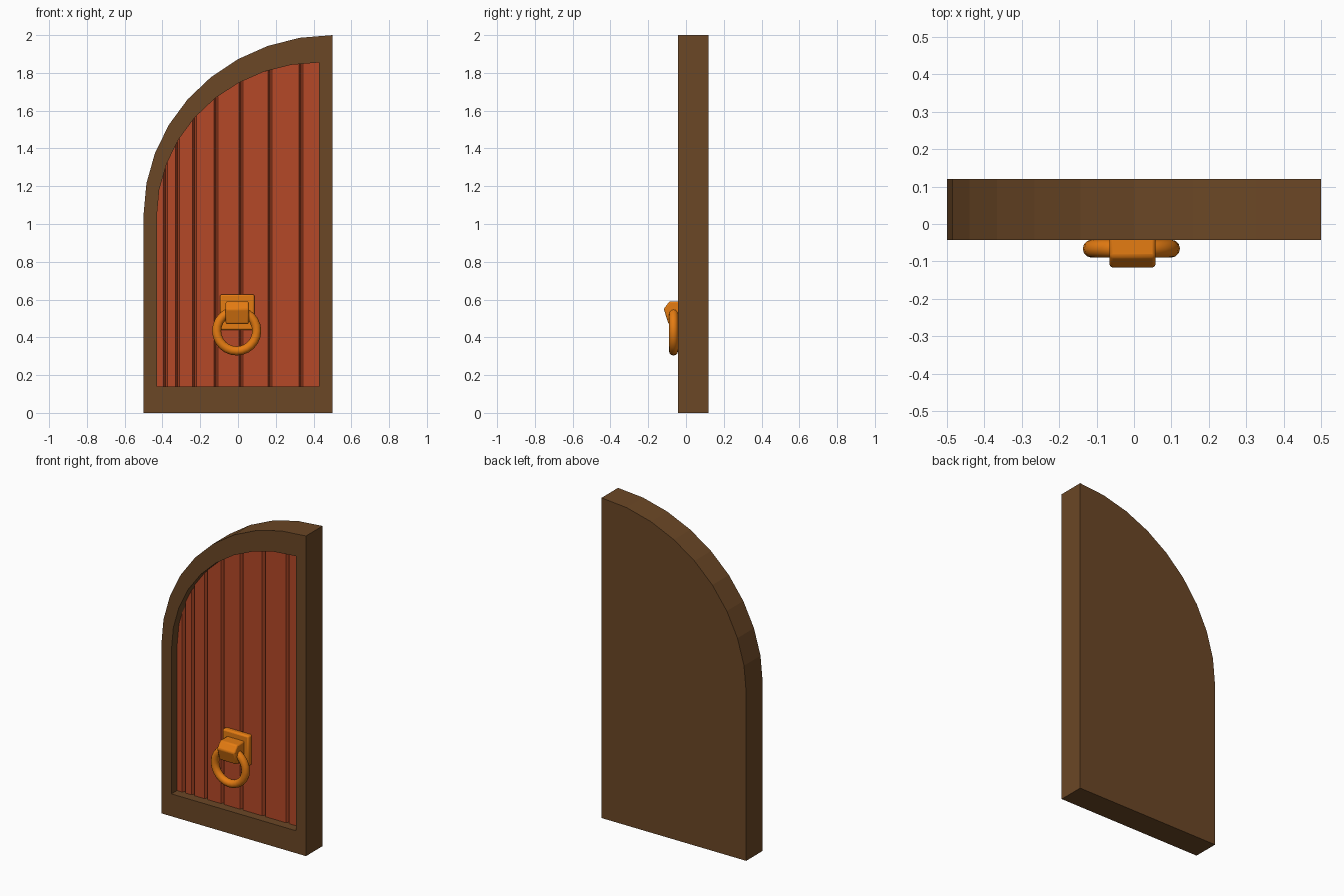
import bpy, bmesh, math
from mathutils import Matrix, Vector

cube = bpy.data.objects.get("Cube")
if cube:
    bpy.data.objects.remove(cube, do_unlink=True)


def material(name, rgb):
    m = bpy.data.materials.new(name)
    m.use_nodes = True
    m.diffuse_color = (*rgb, 1)
    m.node_tree.nodes["Principled BSDF"].inputs["Base Color"].default_value = (*rgb, 1)
    return m


brown = material("dark brown wood", (0.147, 0.063, 0.019))
red = material("red brown wood", (0.46, 0.066, 0.02))
gold = material("orange brass", (0.78, 0.2, 0.006))


def finish(name, bm, mat):
    bmesh.ops.recalc_face_normals(bm, faces=bm.faces)
    me = bpy.data.meshes.new(name)
    bm.to_mesh(me)
    bm.free()
    me.materials.append(mat)
    ob = bpy.data.objects.new(name, me)
    bpy.context.collection.objects.link(ob)
    return ob


def smooth(ob, angle):
    bpy.ops.object.select_all(action='DESELECT')
    ob.select_set(True)
    bpy.context.view_layer.objects.active = ob
    bpy.ops.object.shade_smooth_by_angle(angle=math.radians(angle))


def bevel(ob, width, segments=1):
    mod = ob.modifiers.new("bevel", 'BEVEL')
    mod.width, mod.segments = width, segments


FRONT, BACK, PANEL = -0.043, 0.12, 0.012

# Door outline: straight sides with a quarter-ellipse top
arc = [(0.5 - math.cos(math.radians(a)), 1.05 + 0.95 * math.sin(math.radians(a)))
       for a in range(0, 91, 10)]
outer = [(0.5, 0), (-0.5, 0)] + arc
inner = [(x * 0.86, 0.14 + z * 0.8575) for x, z in outer]

# Frame with a recess in its front and a closed back
bm = bmesh.new()


def loop(points, y):
    return [bm.verts.new((x, y, z)) for x, z in points]


loops = [loop(outer, BACK), loop(outer, FRONT), loop(inner, FRONT), loop(inner, PANEL + 0.03)]
n = len(outer)
for a, b in zip(loops, loops[1:]):
    for i in range(n):
        j = (i + 1) % n
        bm.faces.new((a[i], a[j], b[j], b[i]))
bm.faces.new(loops[0])
bm.faces.new(loops[-1])
finish("door_frame", bm, brown)

# Plank panel with V grooves
grooves = [-0.383, -0.32, -0.23, -0.116, 0.015, 0.17, 0.333]
half, depth = 0.011, 0.022
top = inner[2:]


def panel_y(x):
    return PANEL + depth * max(max(0, 1 - abs(x - g) / half) for g in grooves)


def top_z(x):
    for (x0, z0), (x1, z1) in zip(top, top[1:]):
        if x <= x1 + 1e-6:
            return z0 + (z1 - z0) * (x - x0) / (x1 - x0)
    return top[-1][1]


xs = sorted([p[0] for p in top] + [g + s * half for g in grooves for s in (-1, 0, 1)])
bm = bmesh.new()
columns = [[bm.verts.new((x, panel_y(x), z)) for z in (0.14, top_z(x))] for x in xs]
for a, b in zip(columns, columns[1:]):
    bm.faces.new((a[0], b[0], b[1], a[1]))
panel = finish("plank_panel", bm, red)
if panel.data.polygons[0].normal.y > 0:
    panel.data.flip_normals()

# Knocker back plate
CX = -0.004
bm = bmesh.new()
bmesh.ops.create_cube(bm, size=1, matrix=Matrix.Translation((CX, 0, 0.533))
                      @ Matrix.Diagonal((0.182, 0.04, 0.19, 1)))
plate = finish("knocker_plate", bm, gold)
bevel(plate, 0.01, 2)
smooth(plate, 30)

# Knocker hinge block, a side profile extruded across
profile = [(0, 0.59), (-0.088, 0.59), (-0.118, 0.55), (-0.092, 0.47), (0, 0.47)]
bm = bmesh.new()
face = bm.faces.new([bm.verts.new((CX - 0.061, y, z)) for y, z in profile])
ext = bmesh.ops.extrude_face_region(bm, geom=[face])
bmesh.ops.translate(bm, vec=Vector((0.122, 0, 0)),
                    verts=[v for v in ext["geom"] if isinstance(v, bmesh.types.BMVert)])
hinge = finish("knocker_hinge", bm, gold)
bevel(hinge, 0.008, 2)
smooth(hinge, 30)

# Knocker ring
bpy.ops.mesh.primitive_torus_add(major_radius=0.106, minor_radius=0.024,
                                 major_segments=24, minor_segments=12,
                                 location=(CX - 0.003, -0.066, 0.434),
                                 rotation=(math.pi / 2, 0, 0))
ring = bpy.context.object
ring.name = "knocker_ring"
ring.data.materials.append(gold)
smooth(ring, 60)
